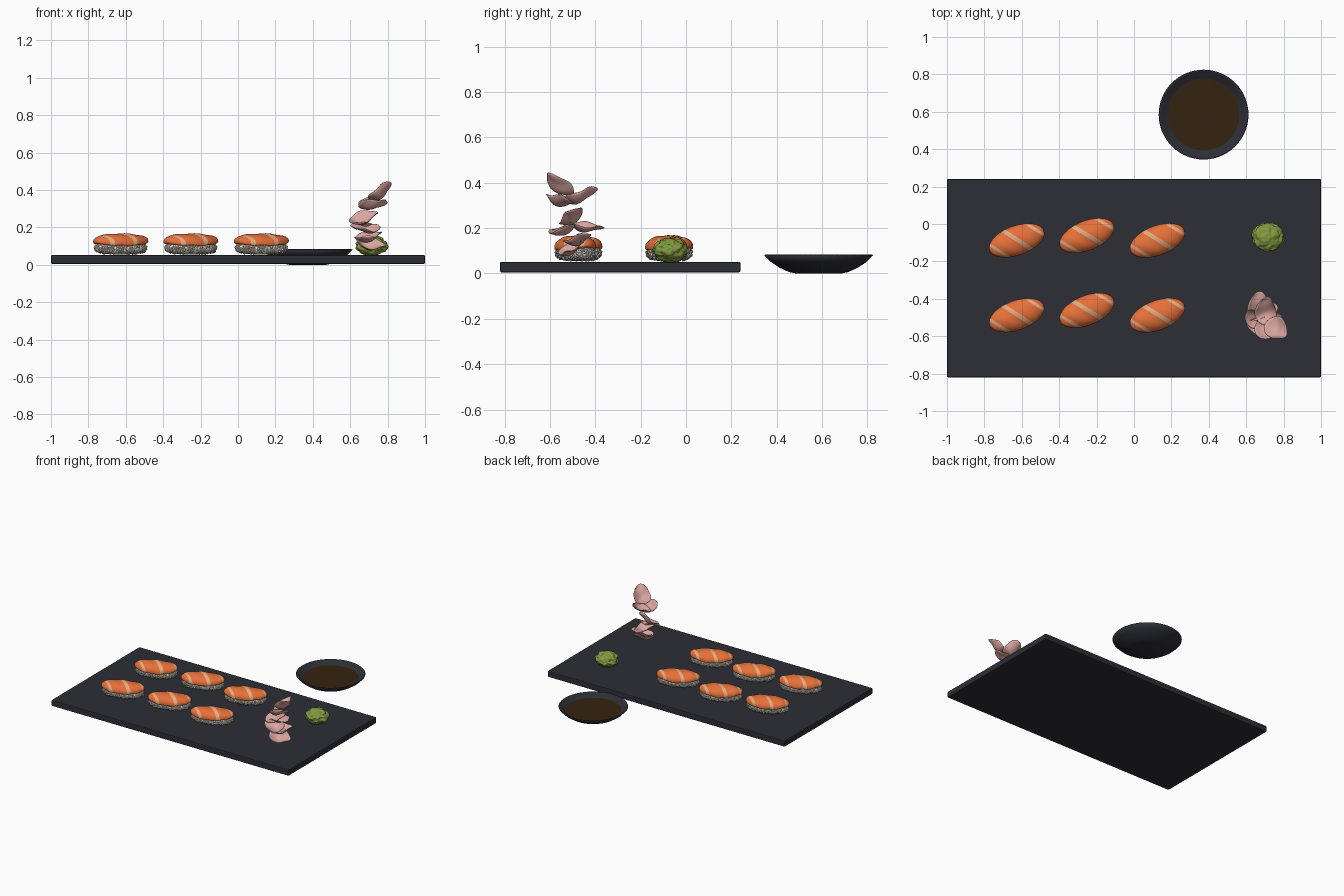
import bpy, bmesh, math, random
from mathutils import Vector, Matrix, Euler, noise

random.seed(4)
if "Cube" in bpy.data.objects:
    bpy.data.objects.remove(bpy.data.objects["Cube"], do_unlink=True)


def material(name, colour, rough=0.6):
    m = bpy.data.materials.new(name)
    m.use_nodes = True
    m.diffuse_color = (*colour, 1)
    bsdf = m.node_tree.nodes["Principled BSDF"]
    bsdf.inputs["Base Color"].default_value = (*colour, 1)
    bsdf.inputs["Roughness"].default_value = rough
    return m


SLATE = material("slate", (0.026, 0.027, 0.037))
SOY = material("soy_sauce", (0.036, 0.017, 0.005))
RICE = material("rice", (0.76, 0.73, 0.62))
SALMON = material("salmon", (0.78, 0.16, 0.04))
FAT = material("salmon_fat", (0.78, 0.40, 0.22))
GREEN = material("wasabi", (0.22, 0.32, 0.05))
PINK = material("ginger", (0.70, 0.38, 0.35))


def mesh_from(bm, name, mats, smooth=True):
    for f in bm.faces:
        f.smooth = smooth
    me = bpy.data.meshes.new(name)
    bm.to_mesh(me)
    bm.free()
    for m in mats:
        me.materials.append(m)
    return me


def place(name, me, loc=(0, 0, 0), yaw=0):
    ob = bpy.data.objects.new(name, me)
    ob.location = loc
    ob.rotation_euler.z = math.radians(yaw)
    bpy.context.collection.objects.link(ob)
    return ob


def lathe(profile, steps=64):
    bm = bmesh.new()
    verts = [bm.verts.new((r, 0, z)) for r, z in profile]
    edges = [bm.edges.new(pair) for pair in zip(verts, verts[1:])]
    bmesh.ops.spin(bm, geom=verts + edges, axis=(0, 0, 1), cent=(0, 0, 0),
                   angle=math.tau, steps=steps, use_duplicate=False)
    bmesh.ops.remove_doubles(bm, verts=bm.verts, dist=0.0001)
    bmesh.ops.recalc_face_normals(bm, faces=bm.faces)
    return bm


def power(v, p):
    return math.copysign(abs(v) ** p, v)


# Slate board
bm = bmesh.new()
bmesh.ops.create_cube(bm, size=1, matrix=Matrix.Diagonal((2, 1.06, 0.046, 1)))
board = place("slate_board", mesh_from(bm, "slate_board", [SLATE], False), (0, -0.29, 0.028))
bevel = board.modifiers.new("soft_edge", "BEVEL")
bevel.width = 0.006
bevel.segments = 2

# Sauce bowl and its sauce
BOWL = (0.372, 0.585, 0)
bowl = lathe([(0, 0), (0.10, 0), (0.13, 0.006), (0.17, 0.024), (0.21, 0.05), (0.24, 0.08),
              (0.236, 0.083), (0.23, 0.08), (0.205, 0.063), (0.17, 0.044), (0.12, 0.03), (0, 0.028)])
place("sauce_bowl", mesh_from(bowl, "sauce_bowl", [SLATE]), BOWL)
bm = bmesh.new()
bmesh.ops.create_circle(bm, cap_ends=True, segments=64, radius=0.192)
place("soy_sauce", mesh_from(bm, "soy_sauce", [SOY], False), (*BOWL[:2], 0.056))


# Rice block: a rounded core covered with loose grains
def rice_mesh():
    bm = bmesh.new()
    bmesh.ops.create_uvsphere(bm, u_segments=24, v_segments=12, radius=1)
    for v in bm.verts:
        v.co = Vector((v.co.x * 0.142, v.co.y * 0.07, 0.034 * power(v.co.z, 0.6)))
    for i in range(420):
        a = random.uniform(0, math.tau)
        h = random.uniform(-0.95, 0.95)
        r = (1 - abs(h) ** 3) ** 0.5
        pos = Vector((0.143 * r * math.cos(a), 0.071 * r * math.sin(a), 0.031 * h))
        turn = Euler([random.uniform(0, math.tau) for k in range(3)]).to_matrix().to_4x4()
        shape = Matrix.Diagonal((0.011, 0.0048, 0.0048, 1))
        bmesh.ops.create_uvsphere(bm, u_segments=6, v_segments=4, radius=1,
                                  matrix=Matrix.Translation(pos) @ turn @ shape)
    return mesh_from(bm, "rice_block", [RICE])


# Salmon slice: draped oval cut along slanted lines to make the pale bands
def salmon_mesh():
    bm = bmesh.new()
    bmesh.ops.create_uvsphere(bm, u_segments=48, v_segments=20, radius=1)
    for v in bm.verts:
        x, y, z = v.co
        rise = 0.042 * z ** 0.75 if z > 0 else -0.02 * (-z) ** 0.6
        droop = -0.014 * y * y + 0.002 * math.sin(9 * x + 4 * y)
        v.co = Vector((0.155 * x, 0.079 * y, rise + droop))
    slant = Vector((0.80, 0.60, 0))
    bands = [(-0.098, 0.008), (0.004, 0.011), (0.104, 0.008)]
    for centre, half in bands:
        for side in (-half, half):
            bmesh.ops.bisect_plane(bm, geom=bm.verts[:] + bm.edges[:] + bm.faces[:],
                                   plane_co=slant * (centre + side), plane_no=slant)
    for f in bm.faces:
        d = f.calc_center_median().dot(slant)
        f.material_index = int(any(abs(d - c) < h for c, h in bands))
    return mesh_from(bm, "salmon_slice", [SALMON, FAT])


rice, salmon = rice_mesh(), salmon_mesh()
for row, y in (("back", -0.088), ("front", -0.488)):
    for col, x, dy, yaw in (("right", -0.627, 0, 20), ("middle", -0.252, 0.026, 22), ("left", 0.125, 0, 21)):
        place(f"rice_{row}_{col}", rice, (x, y + dy, 0.089), yaw)
        place(f"salmon_{row}_{col}", salmon, (x, y + dy, 0.125), yaw)

# Wasabi lump
bm = bmesh.new()
bmesh.ops.create_icosphere(bm, subdivisions=5, radius=1)
for v in bm.verts:
    bump = 1 + 0.16 * noise.noise(v.co * 2.6) + 0.07 * noise.noise(v.co * 6)
    v.co = Vector((v.co.x * 0.083, v.co.y * 0.074, v.co.z * 0.053)) * bump
place("wasabi", mesh_from(bm, "wasabi", [GREEN]), (0.715, -0.07, 0.102))


# Pickled ginger: cupped leaf-shaped sheets piled up
def petal_mesh(rings=5, steps=28):
    bm = bmesh.new()
    bmesh.ops.create_grid(bm, x_segments=14, y_segments=14, size=1)
    for v in bm.verts:
        x, y = v.co.x, v.co.y
        dx, dy = x * math.sqrt(1 - y * y / 2), y * math.sqrt(1 - x * x / 2)
        v.co = Vector((0.08 * dx, 0.058 * dy * (1 - 0.3 * dx),
                       0.03 * (dx * dx + dy * dy) - 0.015 + 0.006 * math.sin(4 * dx + 2 * dy)))
    return mesh_from(bm, "ginger_petal", [PINK])


petal = petal_mesh()
# x, y, z, tilt about x, tilt about y, yaw
PILE = [
    (0.770, -0.565, 0.385, -28, -28, -50),
    (0.710, -0.460, 0.335, 20, -18, 80),
    (0.725, -0.555, 0.315, -18, -10, 20),
    (0.675, -0.500, 0.245, 32, -16, 10),
    (0.665, -0.440, 0.200, -6, 8, 85),
    (0.680, -0.540, 0.190, 18, 6, 170),
    (0.700, -0.470, 0.145, 14, -8, 30),
    (0.710, -0.500, 0.105, 32, 10, 0),
]
for i, (x, y, z, tx, ty, yaw) in enumerate(PILE):
    ob = place(f"ginger_petal_{i + 1}", petal)
    turn = [Matrix.Rotation(math.radians(a), 4, axis) for a, axis in ((tx, "X"), (ty, "Y"), (yaw, "Z"))]
    ob.matrix_world = Matrix.Translation((x, y, z)) @ turn[0] @ turn[1] @ turn[2]
    solid = ob.modifiers.new("thickness", "SOLIDIFY")
    solid.thickness = 0.003
    solid.offset = 0
